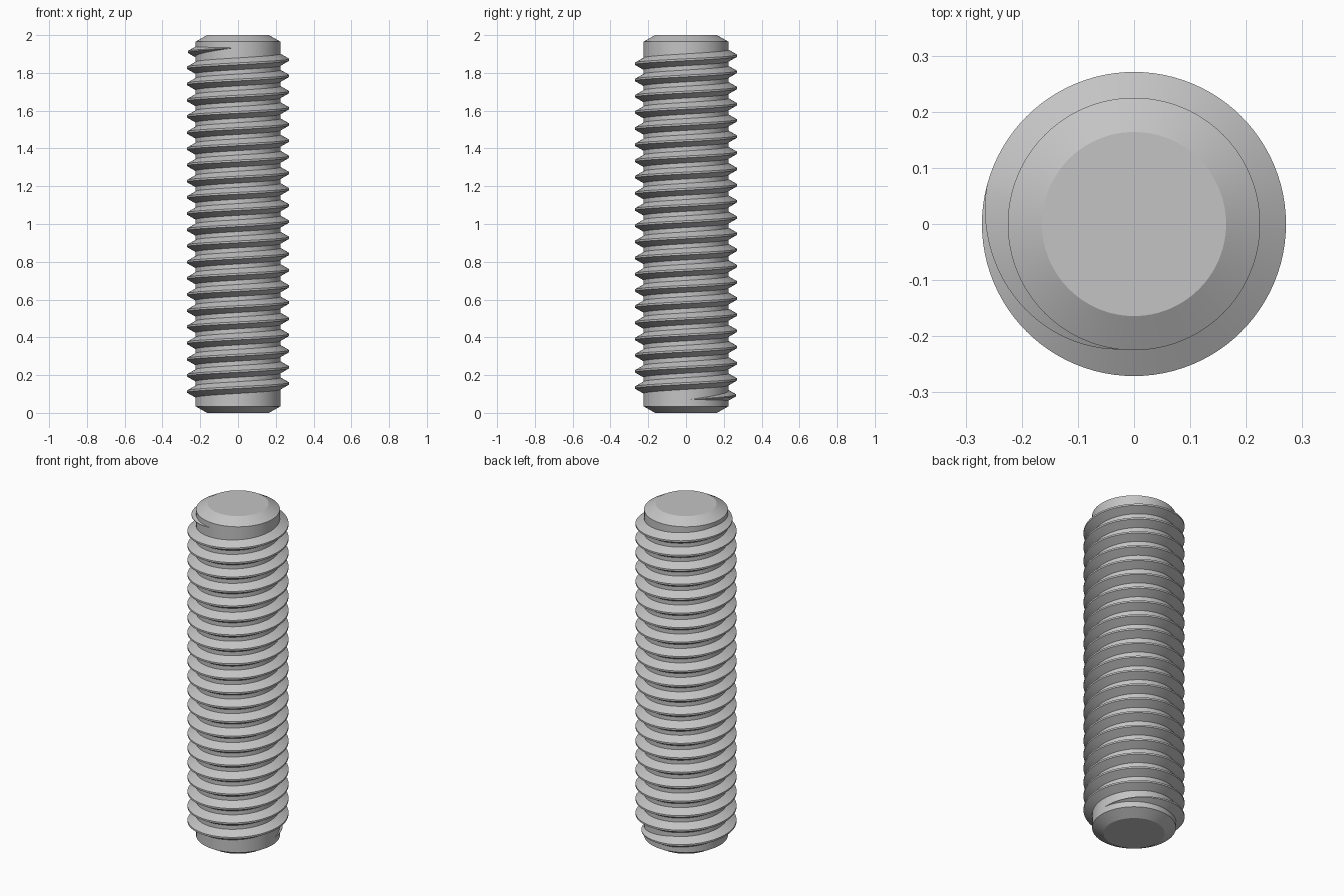
import bpy
import bmesh
from math import cos, sin, radians, pi

if "Cube" in bpy.data.objects:
    bpy.data.objects.remove(bpy.data.objects["Cube"], do_unlink=True)

LENGTH = 2.0
CORE_R, CREST_R, END_R = 0.225, 0.271, 0.164
CHAMFER = 0.035
PITCH, TURNS, START_Z = 0.0857, 21.75, 0.07
ROOT_HALF, CREST_HALF = 0.033, 0.005
SEGMENTS = 96
FADE = 0.29  # run-out length in turns

steel = bpy.data.materials.new("steel grey")
steel.use_nodes = True
colour = (0.55, 0.55, 0.55, 1)
steel.diffuse_color = colour
bsdf = steel.node_tree.nodes["Principled BSDF"]
bsdf.inputs["Base Color"].default_value = colour
bsdf.inputs["Roughness"].default_value = 0.5


def finish(bm, name):
    bmesh.ops.recalc_face_normals(bm, faces=bm.faces)
    mesh = bpy.data.meshes.new(name)
    bm.to_mesh(mesh)
    bm.free()
    mesh.materials.append(steel)
    obj = bpy.data.objects.new(name, mesh)
    bpy.context.collection.objects.link(obj)
    bpy.ops.object.select_all(action="DESELECT")
    obj.select_set(True)
    bpy.context.view_layer.objects.active = obj
    bpy.ops.object.shade_smooth_by_angle(angle=radians(20))
    return obj


def bridge(bm, a, b, closed=True):
    """Join two equal rows of vertices with quads."""
    n = len(a)
    for i in range(n if closed else n - 1):
        j = (i + 1) % n
        bm.faces.new((a[i], a[j], b[j], b[i]))


# Core rod with chamfered ends
bm = bmesh.new()
profile = [(END_R, 0), (CORE_R, CHAMFER),
           (CORE_R, LENGTH - CHAMFER), (END_R, LENGTH)]
rings = []
for r, z in profile:
    rings.append([bm.verts.new((r * cos(2 * pi * i / SEGMENTS),
                                r * sin(2 * pi * i / SEGMENTS), z))
                  for i in range(SEGMENTS)])
for lower, upper in zip(rings, rings[1:]):
    bridge(bm, lower, upper)
bm.faces.new(rings[0])
bm.faces.new(rings[-1])
finish(bm, "core_rod")

# Right-hand helical thread, tapering into the core at both ends
bm = bmesh.new()
root_r = CORE_R - 0.003
steps = round(TURNS * SEGMENTS)
sections = []
for s in range(steps + 1):
    turn = s / SEGMENTS
    fade = max(0.02, min(1, turn / FADE, (TURNS - turn) / FADE))
    tip_r = root_r + (CREST_R - root_r) * fade
    angle, z = 2 * pi * turn, START_Z + PITCH * turn
    section = [(root_r, -ROOT_HALF * fade), (tip_r, -CREST_HALF * fade),
               (tip_r, CREST_HALF * fade), (root_r, ROOT_HALF * fade)]
    sections.append([bm.verts.new((r * cos(angle), r * sin(angle), z + dz))
                     for r, dz in section])
for a, b in zip(sections, sections[1:]):
    bridge(bm, a, b)
bm.faces.new(sections[0])
bm.faces.new(sections[-1])
finish(bm, "helical_thread")
